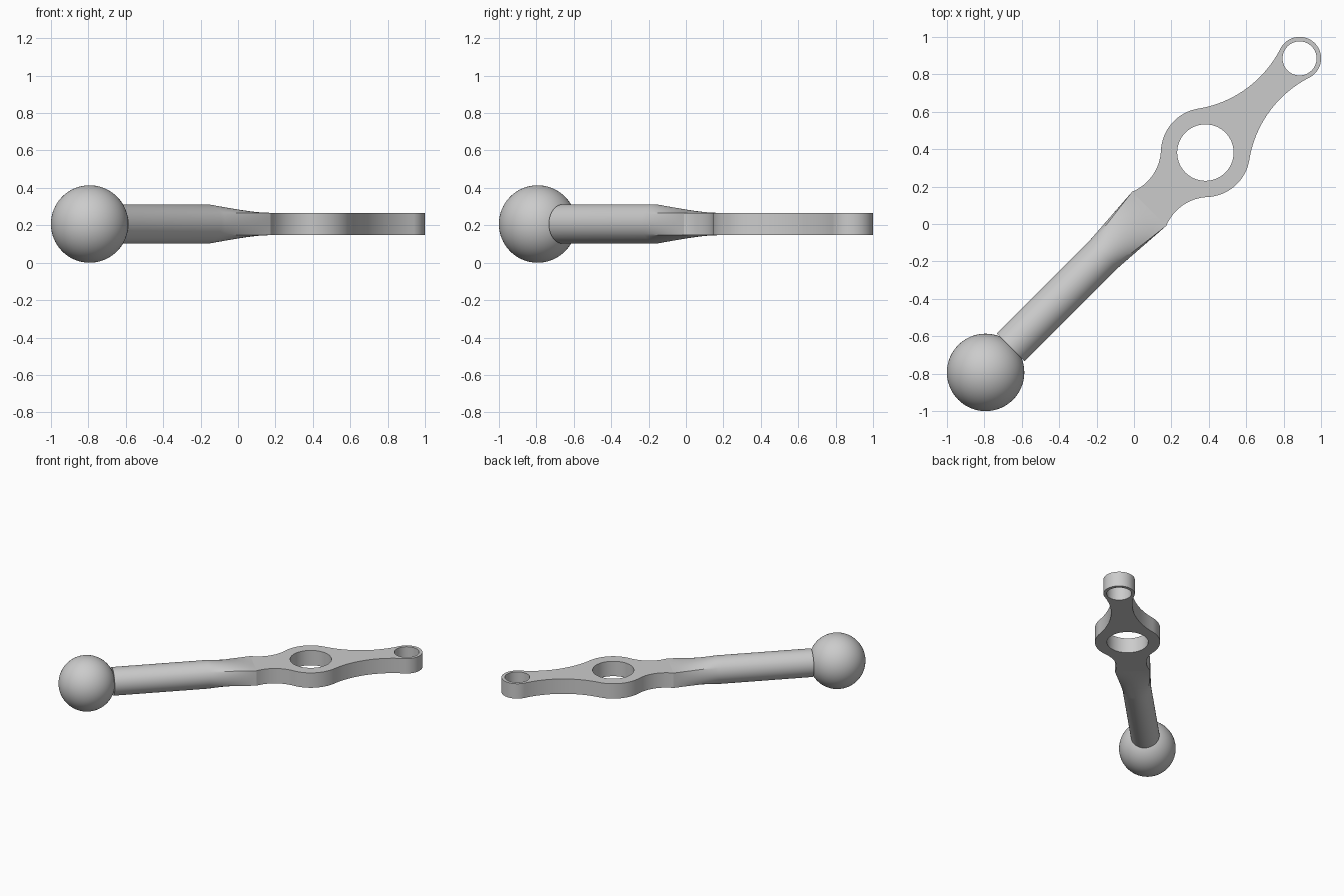
import bpy, bmesh
from math import sin, cos, pi, atan2, asin, sqrt, radians
from mathutils import Matrix, Vector

cube = bpy.data.objects.get("Cube")
if cube:
    bpy.data.objects.remove(cube, do_unlink=True)

grey = bpy.data.materials.new("plain_grey")
grey.use_nodes = True
grey.diffuse_color = (0.6, 0.6, 0.6, 1)
grey.node_tree.nodes["Principled BSDF"].inputs["Base Color"].default_value = (0.6, 0.6, 0.6, 1)

# The lever is laid out along its own u axis, then turned onto the diagonal
MID_Z = 0.207
TURN = Matrix.Translation((0, 0, MID_Z)) @ Matrix.Rotation(radians(45), 4, "Z")
BALL_U, BALL_R = -1.122, 0.207
ROD_START, FLAT_START, PLATE_START, ROD_R = -0.932, -0.23, 0.115, 0.105
HUB_U, HUB_R, HUB_HOLE = 0.54, 0.238, 0.151
EYE_U, EYE_R, EYE_HOLE = 1.252, 0.115, 0.091
HALF_T = 0.06


def add_object(name, mesh):
    mesh.transform(TURN)
    mesh.materials.clear()
    mesh.materials.append(grey)
    obj = bpy.data.objects.new(name, mesh)
    bpy.context.collection.objects.link(obj)
    bpy.ops.object.select_all(action="DESELECT")
    obj.select_set(True)
    bpy.context.view_layer.objects.active = obj
    bpy.ops.object.shade_smooth_by_angle(angle=radians(30))
    return obj


def from_bmesh(name, bm):
    bmesh.ops.recalc_face_normals(bm, faces=bm.faces)
    mesh = bpy.data.meshes.new(name)
    bm.to_mesh(mesh)
    bm.free()
    return add_object(name, mesh)


def arc(cu, cv, r, a, b, n=24):
    steps = [a + (b - a) * i / n for i in range(n + 1)]
    return [(cu + r * cos(t), cv + r * sin(t)) for t in steps]


# Ball end
bm = bmesh.new()
bmesh.ops.create_uvsphere(bm, u_segments=64, v_segments=32, radius=BALL_R,
                          matrix=Matrix.Translation((BALL_U, 0, 0)))
from_bmesh("ball_end", bm)

# Plate outline: fillets tangent to the hub and to the small eye
neck_r, neck_v = 0.25, 0.36
neck_u = HUB_U - sqrt((HUB_R + neck_r) ** 2 - neck_v ** 2)
waist_r, span = 0.6, EYE_U - HUB_U
d1, d2 = HUB_R + waist_r, EYE_R + waist_r
off = (d1 ** 2 - d2 ** 2 + span ** 2) / (2 * span)
waist_u, waist_v = HUB_U + off, sqrt(d1 ** 2 - off ** 2)

hub_in = atan2(neck_v, neck_u - HUB_U)
hub_out = atan2(waist_v, off)
eye_in = atan2(waist_v, waist_u - EYE_U)
neck_from = -pi / 2 + asin((PLATE_START - neck_u) / neck_r)

half = arc(neck_u, neck_v, neck_r, neck_from, hub_in - pi)
half += arc(HUB_U, 0, HUB_R, hub_in, hub_out)[1:]
half += arc(waist_u, waist_v, waist_r, hub_out - pi, eye_in - pi)[1:]
half += arc(EYE_U, 0, EYE_R, eye_in, 0, 32)[1:]
outline = half + [(u, -v) for u, v in reversed(half[:-1])]
half_w = half[0][1]

# Plate with its two round holes
curve = bpy.data.curves.new("plate_curve", "CURVE")
curve.dimensions = "2D"
curve.fill_mode = "BOTH"
curve.extrude = HALF_T
loops = [outline] + [arc(u, 0, r, 0, 2 * pi, 64)[:-1]
                     for u, r in ((HUB_U, HUB_HOLE), (EYE_U, EYE_HOLE))]
for pts in loops:
    spline = curve.splines.new("POLY")
    spline.points.add(len(pts) - 1)
    for p, (u, v) in zip(spline.points, pts):
        p.co = (u, v, 0, 1)
    spline.use_cyclic_u = True
helper = bpy.data.objects.new("plate_helper", curve)
bpy.context.collection.objects.link(helper)
graph = bpy.context.evaluated_depsgraph_get()
plate = bpy.data.meshes.new_from_object(helper.evaluated_get(graph))
bpy.data.objects.remove(helper, do_unlink=True)
bm = bmesh.new()
bm.from_mesh(plate)
bmesh.ops.remove_doubles(bm, verts=bm.verts, dist=0.0001)
from_bmesh("lever_plate", bm)

# Rod: a round bar whose end blends into the flat plate section
corner = asin(HALF_T / ROD_R)
angles = [corner, pi - corner, pi + corner, 2 * pi - corner, 2 * pi + corner]
corners = [(half_w, HALF_T), (-half_w, HALF_T), (-half_w, -HALF_T), (half_w, -HALF_T)]
SIDE = 16
section = []
for k in range(4):
    p, q = Vector(corners[k]), Vector(corners[(k + 1) % 4])
    for i in range(SIDE):
        f = i / SIDE
        t = angles[k] + (angles[k + 1] - angles[k]) * f
        section.append((Vector((cos(t), sin(t))) * ROD_R, p.lerp(q, f)))

bm = bmesh.new()
stations = [(ROD_START, 0)]
stations += [(FLAT_START + (PLATE_START - FLAT_START) * i / 12, i / 12) for i in range(13)]
rings = []
for u, f in stations:
    rings.append([bm.verts.new((u, *c.lerp(r, f))) for c, r in section])
count = len(section)
for a, b in zip(rings, rings[1:]):
    for i in range(count):
        j = (i + 1) % count
        bm.faces.new((a[i], a[j], b[j], b[i]))
bm.faces.new(rings[0])
from_bmesh("lever_rod", bm)
